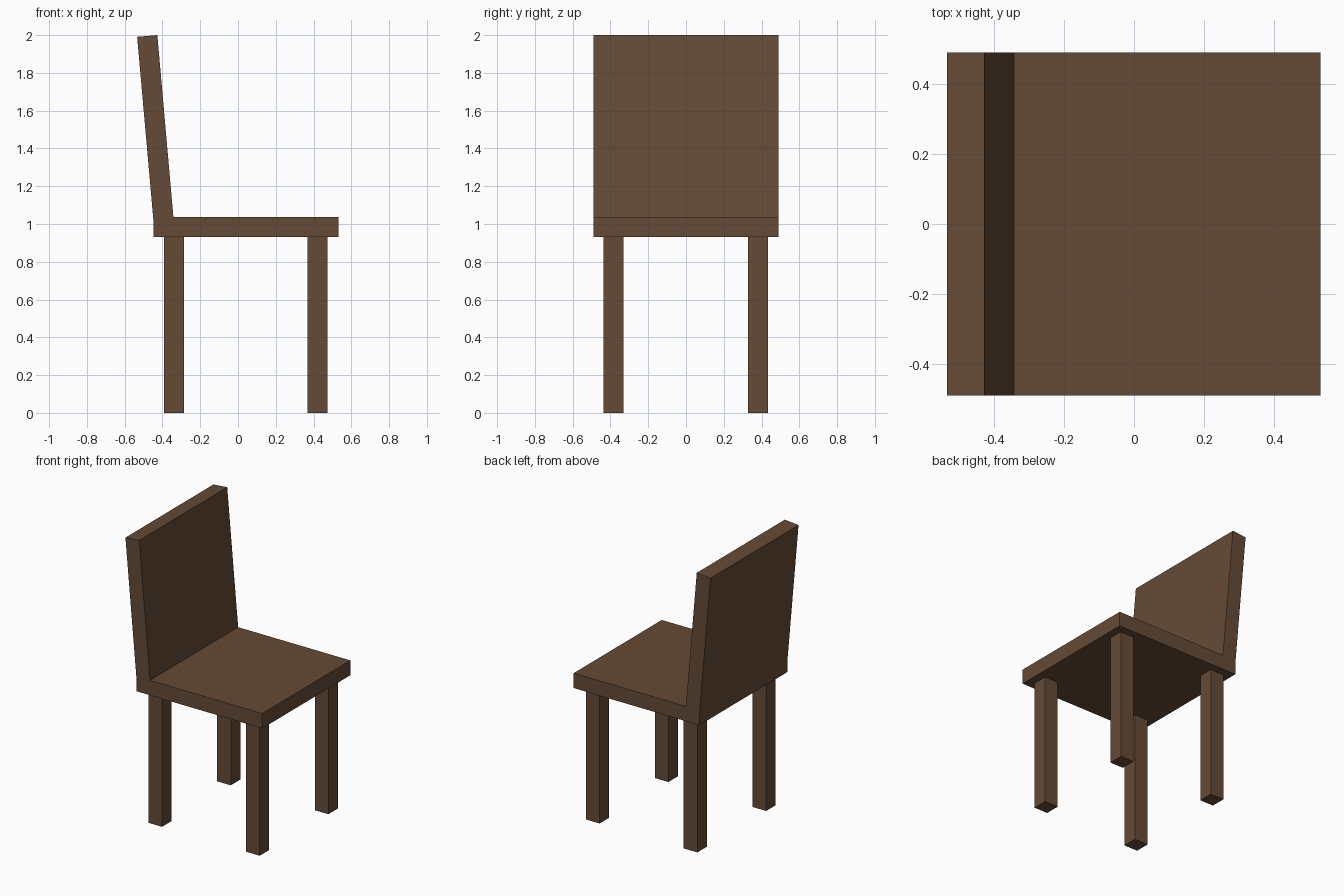
import bpy
import bmesh

if "Cube" in bpy.data.objects:
    bpy.data.objects.remove(bpy.data.objects["Cube"])

wood = bpy.data.materials.new("brown_wood")
wood.diffuse_color = (0.13, 0.07, 0.037, 1)
wood.use_nodes = True
wood.node_tree.nodes["Principled BSDF"].inputs["Base Color"].default_value = wood.diffuse_color


def extrude_profile(name, profile, y0, y1):
    """Extrude a closed x/z profile along y into a solid."""
    bm = bmesh.new()
    face = bm.faces.new([bm.verts.new((x, y0, z)) for x, z in profile])
    result = bmesh.ops.extrude_face_region(bm, geom=[face])
    moved = [v for v in result["geom"] if isinstance(v, bmesh.types.BMVert)]
    bmesh.ops.translate(bm, verts=moved, vec=(0, y1 - y0, 0))
    bmesh.ops.recalc_face_normals(bm, faces=bm.faces)
    mesh = bpy.data.meshes.new(name)
    bm.to_mesh(mesh)
    bm.free()
    mesh.materials.append(wood)
    obj = bpy.data.objects.new(name, mesh)
    bpy.context.collection.objects.link(obj)
    return obj


SEAT_BOTTOM = 0.932

# Seat and leaning backrest as one L-shaped board
extrude_profile("seat_and_backrest", [
    (-0.447, SEAT_BOTTOM), (0.532, SEAT_BOTTOM), (0.532, 1.037),
    (-0.342, 1.037), (-0.427, 2.0), (-0.534, 1.991), (-0.447, 1.01),
], -0.49, 0.49)

# Four square legs
for end, x0, x1 in (("back", -0.393, -0.286), ("front", 0.369, 0.475)):
    for side, y0, y1 in (("right", -0.437, -0.331), ("left", 0.328, 0.434)):
        extrude_profile(f"{end}_{side}_leg", [
            (x0, 0), (x1, 0), (x1, SEAT_BOTTOM), (x0, SEAT_BOTTOM),
        ], y0, y1)
